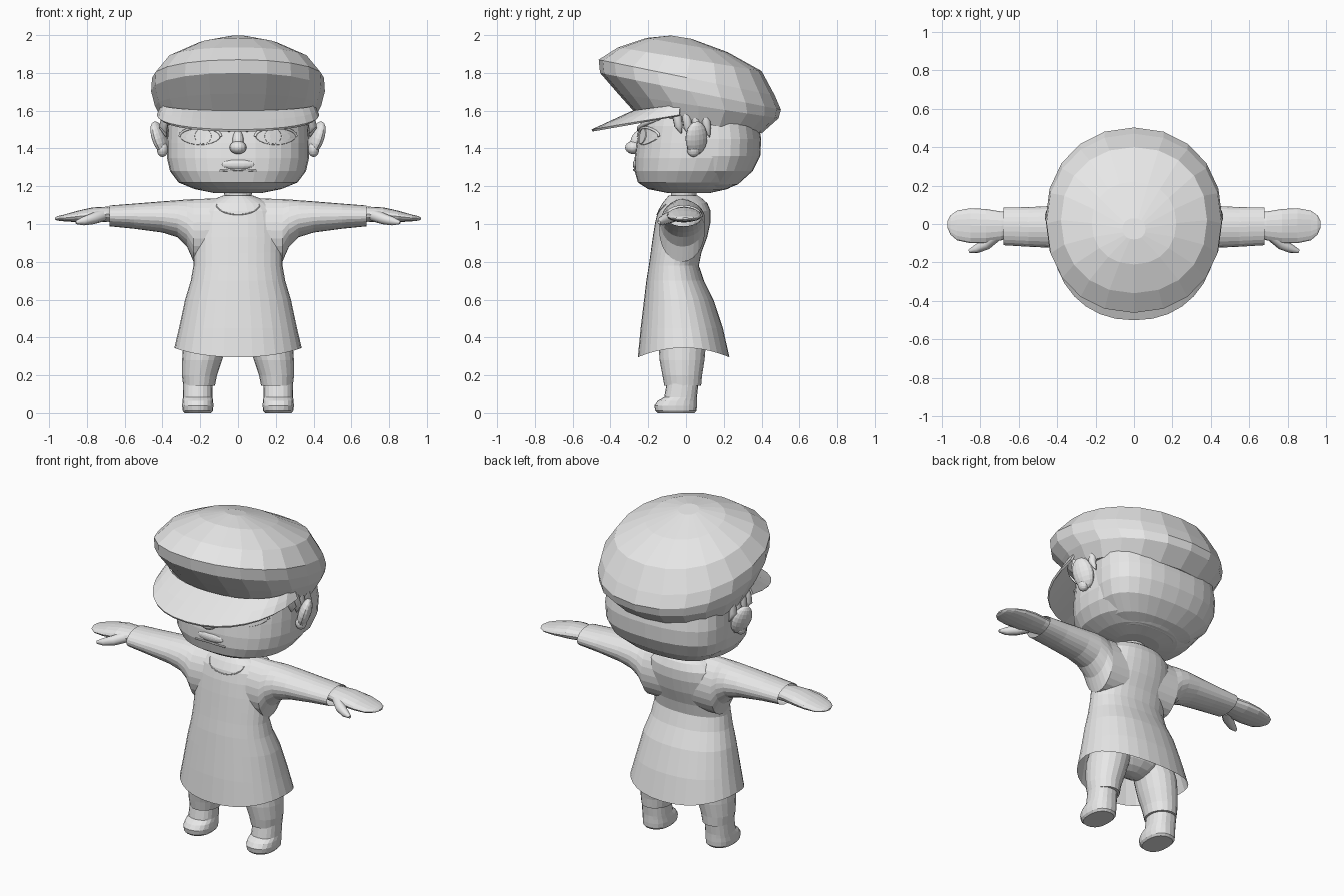
import bpy, bmesh, math
from mathutils import Vector
from mathutils.bvhtree import BVHTree

cube = bpy.data.objects.get("Cube")
if cube:
    bpy.data.objects.remove(cube)

GREY = bpy.data.materials.new("plain_grey")
GREY.use_nodes = True
GREY.diffuse_color = (0.8, 0.8, 0.8, 1)
GREY.node_tree.nodes["Principled BSDF"].inputs["Base Color"].default_value = (0.8, 0.8, 0.8, 1)
SIDES = (("left", 1), ("right", -1))


def add(name, data):
    obj = bpy.data.objects.new(name, data)
    bpy.context.collection.objects.link(obj)
    data.materials.append(GREY)
    return obj


def finish(name, bm):
    bmesh.ops.recalc_face_normals(bm, faces=bm.faces)
    mesh = bpy.data.meshes.new(name)
    bm.to_mesh(mesh)
    bm.free()
    return add(name, mesh)


def oval(k, n, power):
    """Point on a unit superellipse."""
    c, s = math.cos(math.tau * k / n), math.sin(math.tau * k / n)
    return (math.copysign(abs(c) ** (2 / power), c),
            math.copysign(abs(s) ** (2 / power), s))


def loft(name, rings, n=20, power=2, start=True, end=True, sag=0):
    """Skin a list of (centre, half axis, half axis) rings."""
    bm = bmesh.new()
    rows = []
    for i, (c, a, b) in enumerate(rings):
        row = []
        for k in range(n):
            u, v = oval(k, n, power)
            co = Vector(c) + Vector(a) * u + Vector(b) * v
            if i == 0:
                co.z -= sag * v * v
            row.append(bm.verts.new(co))
        rows.append(row)
    for r, q in zip(rows, rows[1:]):
        for k in range(n):
            j = (k + 1) % n
            bm.faces.new((r[k], r[j], q[j], q[k]))
    if start:
        bm.faces.new(rows[0])
    if end:
        bm.faces.new(rows[-1])
    return finish(name, bm)


def tilted(rows, cx=0):
    """Rings from rows of front y, front z, back y, back z, half width."""
    return [((cx, (a + c) / 2, (b + d) / 2), (w, 0, 0), (0, (c - a) / 2, (d - b) / 2))
            for a, b, c, d, w in rows]


def level(rows, cx=0):
    """Rings from rows of z, front y, back y, half width."""
    return tilted([(f, z, b, z, w) for z, f, b, w in rows], cx)


def across(rows, s):
    """Rings along x from rows of x, front y, back y, bottom z, top z."""
    return [((s * x, (a + b) / 2, (c + d) / 2), (0, (b - a) / 2, 0), (0, 0, (d - c) / 2))
            for x, a, b, c, d in rows]


def blob(name, loc, size, rot=(0, 0, 0)):
    bm = bmesh.new()
    bmesh.ops.create_uvsphere(bm, u_segments=16, v_segments=10, radius=1)
    obj = finish(name, bm)
    obj.location, obj.scale, obj.rotation_euler = loc, size, rot
    return obj


def tube(name, pts, radius, taper=None):
    curve = bpy.data.curves.new(name, 'CURVE')
    curve.dimensions = '3D'
    curve.bevel_depth, curve.bevel_resolution = radius, 2
    curve.use_fill_caps = True
    spline = curve.splines.new('POLY')
    spline.points.add(len(pts) - 1)
    for i, (p, co) in enumerate(zip(spline.points, pts)):
        p.co = (*co, 1)
        p.radius = taper[i] if taper else 1
    return add(name, curve)


def projector(obj):
    """Return a function that drops (x, z) onto the front of a part."""
    tree = BVHTree.FromPolygons([v.co for v in obj.data.vertices],
                                [p.vertices for p in obj.data.polygons])

    def drop(x, z, lift=0.0):
        hit = tree.ray_cast(Vector((x, -3, z)), Vector((0, 1, 0)))[0]
        return Vector((x, hit.y - lift, z))
    return drop


def patch(name, drop, cx, cz, rx, rz, lift, n=20, power=2):
    """Thin oval plate that follows a surface."""
    bm = bmesh.new()
    centre = bm.verts.new(drop(cx, cz, lift))
    last = None
    for f, h in ((0.35, lift), (0.7, lift), (0.95, lift), (1, -0.002)):
        row = []
        for k in range(n):
            u, v = oval(k, n, power)
            row.append(bm.verts.new(drop(cx + rx * f * u, cz + rz * f * v, h)))
        for k in range(n):
            j = (k + 1) % n
            bm.faces.new((last[k], last[j], row[j], row[k]) if last else (centre, row[k], row[j]))
        last = row
    return finish(name, bm)


# Head, hair at the back and neck
head = loft("head", level([
    (1.165, -0.10, 0.13, 0.13), (1.185, -0.20, 0.22, 0.23), (1.22, -0.255, 0.28, 0.315),
    (1.28, -0.272, 0.345, 0.36), (1.35, -0.272, 0.385, 0.376), (1.43, -0.262, 0.392, 0.376),
    (1.52, -0.245, 0.385, 0.372), (1.6, -0.22, 0.35, 0.35), (1.75, -0.15, 0.25, 0.26)]),
    n=32, power=2.35)
loft("back_hair", level([
    (1.18, 0.02, 0.20, 0.17), (1.21, -0.01, 0.275, 0.26), (1.28, -0.04, 0.353, 0.345),
    (1.36, -0.05, 0.393, 0.375), (1.45, -0.05, 0.398, 0.38), (1.56, -0.05, 0.38, 0.37)]),
    n=28, power=2.4)
loft("neck", level([(1.09, -0.09, 0.06, 0.08), (1.14, -0.08, 0.055, 0.07), (1.2, -0.08, 0.06, 0.08)]))

# Face
face = projector(head)
blob("nose_tip", (0, -0.277, 1.405), (0.045, 0.045, 0.035))
blob("nose_bridge", (0, -0.258, 1.44), (0.03, 0.035, 0.06), (-0.35, 0, 0))
blob("upper_lip", (0, -0.262, 1.315), (0.09, 0.02, 0.028))
tube("mouth", [face(x / 50, 1.287 - abs(x) * 0.001, 0.004) for x in range(-5, 6)], 0.005)
for side, s in SIDES:
    patch(side + "_eye", face, s * 0.2, 1.463, 0.11, 0.046, 0.004, power=1.8)
    patch(side + "_iris", face, s * 0.185, 1.465, 0.046, 0.042, 0.008)
    arc = [math.pi * k / 10 for k in range(11)]
    tube(side + "_upper_lid", [face(s * (0.2 + 0.11 * math.cos(t)), 1.463 + 0.048 * math.sin(t), 0.004)
                               for t in arc], 0.007)
    tube(side + "_brow", [face(s * (0.04 + 0.05 * k), 1.495 + 0.012 * k, 0.004) for k in range(6)],
         0.014, [0.6, 1, 1, 1, 0.8, 0.3])
    # Ears and sideburns
    blob(side + "_ear", (s * 0.415, 0.055, 1.455), (0.035, 0.062, 0.092), (0.15, s * 0.3, s * 0.45))
    blob(side + "_ear_lobe", (s * 0.40, 0.04, 1.395), (0.03, 0.035, 0.04))
    for i, (y, drop_z) in enumerate(((-0.04, 1.48), (0.01, 1.46), (0.06, 1.37), (0.11, 1.46))):
        tube(f"{side}_sideburn_{i + 1}",
             [(s * 0.375, y - 0.01, 1.59), (s * 0.395, y, (1.56 + drop_z) / 2), (s * 0.38, y + 0.015, drop_z)],
             0.026, [1, 0.9, 0.1])

# Soft cap and its peak
loft("cap_crown", tilted([
    (-0.27, 1.59, 0.40, 1.48, 0.395), (-0.36, 1.69, 0.49, 1.56, 0.44), (-0.455, 1.80, 0.502, 1.605, 0.46),
    (-0.462, 1.87, 0.47, 1.68, 0.455), (-0.36, 1.935, 0.40, 1.81, 0.38), (-0.21, 1.985, 0.22, 1.91, 0.22),
    (-0.08, 1.998, 0.03, 1.98, 0.06)]), n=20, power=2.15)
bm = bmesh.new()
prev = None
for k in range(17):
    c, sn = oval(k, 32, 2.2)
    inner = Vector((0.4 * c, -0.03 - 0.25 * sn, 1.63 - 0.035 * sn))
    outer = Vector((0.425 * c, -0.035 - 0.463 * sn, 1.575 - 0.08 * sn))
    row = [bm.verts.new(inner.lerp(outer, t)) for t in (0, 0.5, 1)]
    if prev:
        for i in range(2):
            bm.faces.new((prev[i], prev[i + 1], row[i + 1], row[i]))
    prev = row
peak = finish("cap_peak", bm)
thick = peak.modifiers.new("thickness", 'SOLIDIFY')
thick.thickness, thick.offset = 0.012, 0

# Long smock, open at the hem
smock = loft("smock", level([
    (0.345, -0.255, 0.23, 0.337), (0.45, -0.24, 0.195, 0.312), (0.6, -0.222, 0.145, 0.28),
    (0.7, -0.21, 0.095, 0.25), (0.78, -0.197, 0.068, 0.236), (0.85, -0.187, 0.082, 0.236),
    (0.93, -0.176, 0.112, 0.238), (1.01, -0.163, 0.13, 0.235), (1.07, -0.148, 0.13, 0.22),
    (1.11, -0.125, 0.113, 0.18), (1.135, -0.105, 0.085, 0.12), (1.152, -0.09, 0.06, 0.075)]),
    n=32, power=2.2, start=False, sag=0.05)
chest = projector(smock)
tube("neckline", [chest(0.115 * math.cos(t), 1.105 - 0.055 * math.sin(t), 0.001)
                  for t in (math.pi * k / 14 for k in range(15))], 0.003)

for side, s in SIDES:
    # Sleeves flare into the body at the armpit
    loft(side + "_sleeve", across([
        (0.68, -0.11, 0.085, 0.988, 1.098), (0.55, -0.118, 0.088, 0.975, 1.108),
        (0.4, -0.125, 0.095, 0.955, 1.12), (0.32, -0.13, 0.1, 0.93, 1.126), (0.27, -0.135, 0.1, 0.88, 1.13),
        (0.235, -0.142, 0.1, 0.80, 1.132), (0.1, -0.14, 0.1, 0.80, 1.136)], s), n=24, start=False)
    # Mitten hands
    loft(side + "_hand", across([
        (0.62, -0.06, 0.06, 1.01, 1.085), (0.69, -0.085, 0.065, 1.012, 1.092),
        (0.77, -0.1, 0.078, 1.008, 1.088), (0.85, -0.1, 0.082, 1.01, 1.07), (0.92, -0.085, 0.07, 1.014, 1.05),
        (0.955, -0.055, 0.045, 1.018, 1.042), (0.97, -0.02, 0.015, 1.024, 1.034)], s), n=16)
    tube(side + "_thumb", [(s * 0.72, -0.06, 1.045), (s * 0.77, -0.105, 1.028),
                           (s * 0.82, -0.13, 1.015), (s * 0.858, -0.142, 1.008)], 0.03, [1.1, 1, 0.75, 0.3])
    # Trouser legs, with the knee leaning outwards
    loft(side + "_trouser_leg", [
        ring for z, f, b, w, cx in ((0.145, -0.115, 0.08, 0.084, 0.206), (0.2, -0.125, 0.085, 0.093, 0.204),
                                    (0.28, -0.14, 0.098, 0.106, 0.19), (0.36, -0.145, 0.105, 0.115, 0.175),
                                    (0.5, -0.13, 0.09, 0.12, 0.13))
        for ring in level([(z, f, b, w)], s * cx)])
    # Shoes
    loft(side + "_shoe", level([
        (0, -0.15, 0.045, 0.07), (0.012, -0.163, 0.056, 0.08), (0.04, -0.168, 0.058, 0.083),
        (0.065, -0.15, 0.058, 0.081), (0.085, -0.115, 0.058, 0.078), (0.16, -0.102, 0.066, 0.077)], s * 0.213),
        power=2.3)
blob("trouser_seat", (0, -0.02, 0.47), (0.23, 0.13, 0.13))

# Soft shading with crisp edges kept
for obj in bpy.context.view_layer.objects:
    mine = obj.type == 'MESH' and GREY.name in obj.data.materials
    obj.select_set(mine)
    if mine:
        bpy.context.view_layer.objects.active = obj
bpy.ops.object.shade_smooth_by_angle(angle=math.radians(50))
